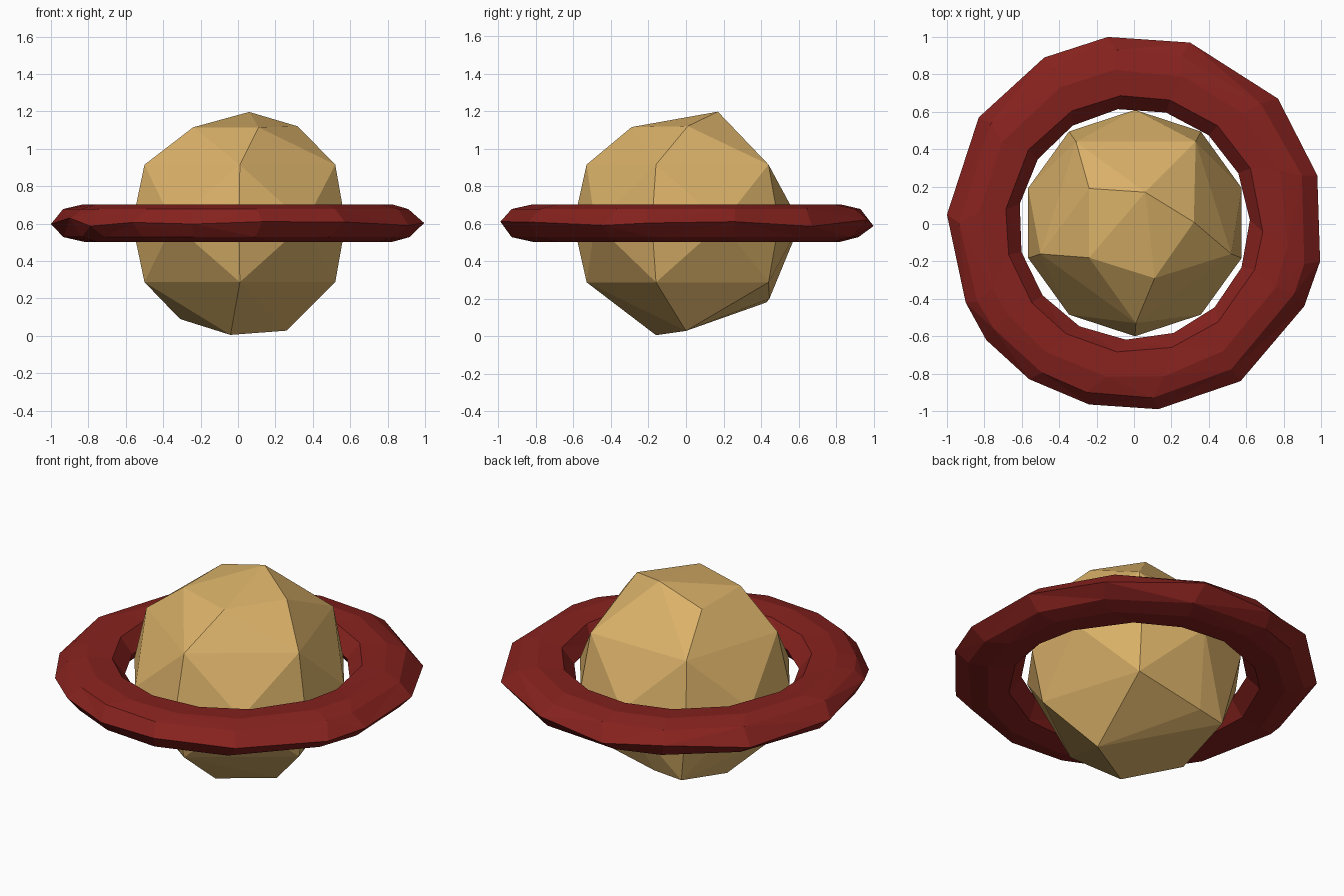
import bpy, bmesh, math, random

if "Cube" in bpy.data.objects:
    bpy.data.objects.remove(bpy.data.objects["Cube"])

random.seed(4)


def finish(bm, name, color):
    bmesh.ops.recalc_face_normals(bm, faces=bm.faces[:])
    mesh = bpy.data.meshes.new(name)
    bm.to_mesh(mesh)
    bm.free()
    obj = bpy.data.objects.new(name, mesh)
    bpy.context.collection.objects.link(obj)
    mat = bpy.data.materials.new(name + "_color")
    mat.diffuse_color = color
    mat.use_nodes = True
    mat.node_tree.nodes["Principled BSDF"].inputs["Base Color"].default_value = mat.diffuse_color
    mesh.materials.append(mat)
    return obj


# Planet: irregular faceted ball, hull of a ten-sided equator, two five-point rings and caps
pts = []
for k in range(10):
    a = math.radians(-90 + 36 * k)
    pts.append((0.6 * math.cos(a) + 0.005, 0.605 * math.sin(a) + 0.005, 0.6))
for x, y in [(0.01, -0.53), (0.52, -0.16), (0.33, 0.44), (-0.31, 0.44), (-0.5, -0.16)]:
    pts.append((x, y, 0.915))
    if x != -0.31:
        pts.append((x, y, 0.287))
pts += [(0.06, 0.17, 1.197), (-0.24, 0.19, 1.115), (0.32, 0.01, 1.12),
        (0.11, -0.29, 1.115), (-0.24, -0.18, 1.115)]
pts += [(-0.04, -0.16, 0.005), (0.26, 0.0, 0.028), (-0.31, 0.05, 0.09),
        (-0.27, 0.43, 0.18), (-0.10, 0.445, 0.2)]
bm = bmesh.new()
for p in pts:
    bm.verts.new(p)
res = bmesh.ops.convex_hull(bm, input=bm.verts[:])
loose = [v for v in bm.verts if not v.link_faces]
bmesh.ops.delete(bm, geom=loose, context='VERTS')
finish(bm, "planet", (0.70, 0.44, 0.14, 1))

# Ring: flattened torus with an uneven outer rim
rim = [(-0.14, 1.0), (0.3, 0.97), (0.77, 0.67), (0.98, 0.26), (0.995, -0.2),
       (0.91, -0.44), (0.57, -0.84), (0.13, -0.99), (-0.24, -0.965), (-0.56, -0.83),
       (-0.79, -0.62), (-0.9, -0.42), (-1.0, 0.05), (-0.83, 0.57), (-0.48, 0.89)]
n = len(rim)
section = [(None, 0.0), (0.935, 0.075), (0.83, 0.1), (0.69, 0.09),
           (0.62, 0.0), (0.69, -0.09), (0.83, -0.1), (0.935, -0.075)]
bm = bmesh.new()
cols = []
for i, (x, y) in enumerate(rim):
    col = []
    for j, (r, z) in enumerate(section):
        a = math.atan2(y, x)
        rr = math.hypot(x, y)
        if r is not None:
            # inner loops run evenly, outer loops follow the rim
            even = math.atan2(rim[0][1], rim[0][0]) - 2 * math.pi * i / n
            t = min(1, max(0, (r - 0.62) / 0.3))
            d = (a - even + math.pi) % (2 * math.pi) - math.pi
            a = even + d * t
            if j != 4:
                a += random.uniform(-0.05, 0.05)
            rr = r
        else:
            z = random.uniform(-0.03, 0.03)
        col.append(bm.verts.new((rr * math.cos(a), rr * math.sin(a), 0.603 + z)))
    cols.append(col)
m = len(section)
for i in range(n):
    for j in range(m):
        a, b = cols[i], cols[(i + 1) % n]
        bm.faces.new((a[j], b[j], b[(j + 1) % m], a[(j + 1) % m]))
bmesh.ops.triangulate(bm, faces=bm.faces[:])
finish(bm, "ring", (0.24, 0.016, 0.013, 1))
